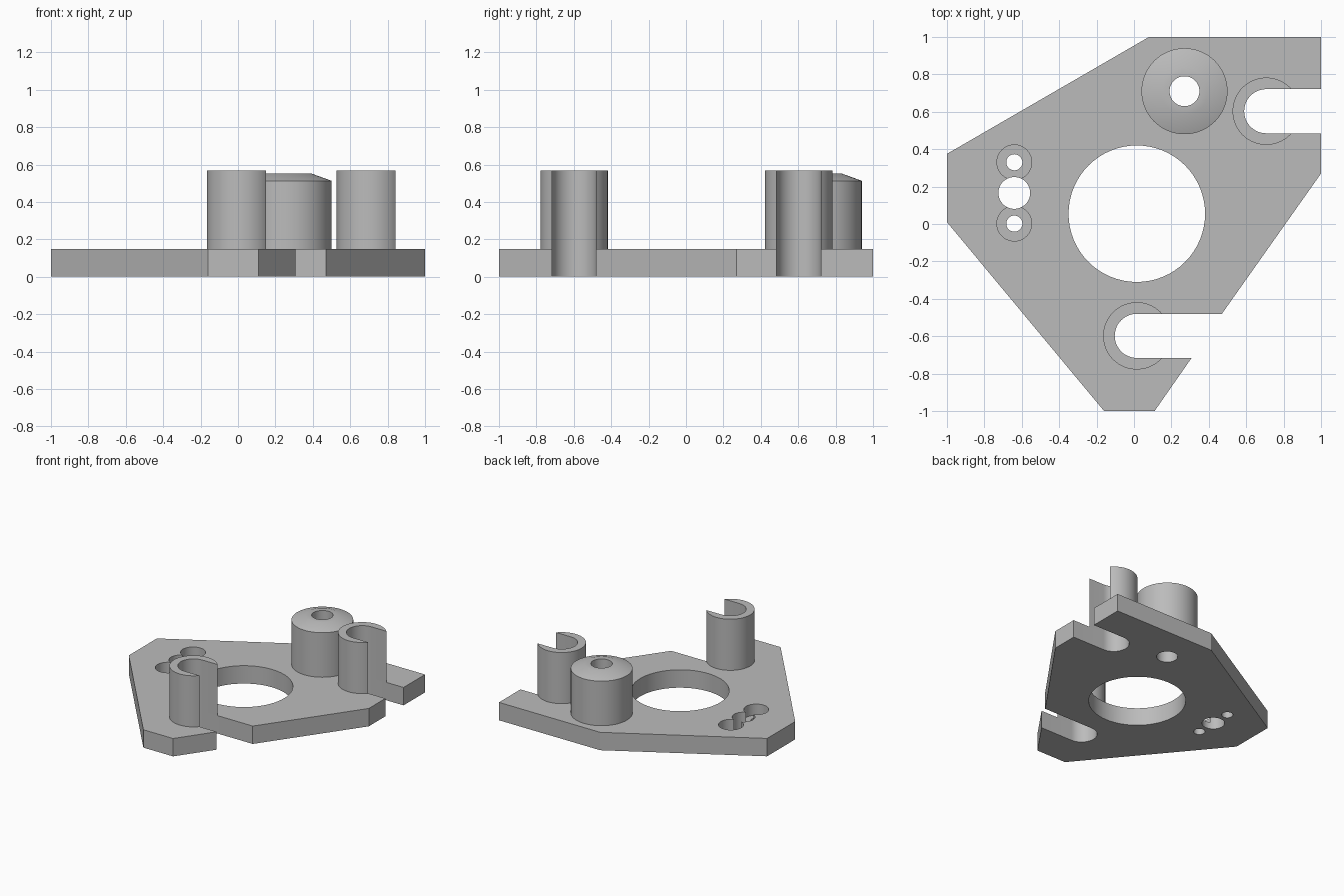
import bpy, bmesh, math

cube = bpy.data.objects.get("Cube")
if cube:
    bpy.data.objects.remove(cube, do_unlink=True)

grey = bpy.data.materials.new("plain grey")
grey.use_nodes = True
COLOUR = (0.5, 0.5, 0.5, 1)
grey.diffuse_color = COLOUR
grey.node_tree.nodes["Principled BSDF"].inputs["Base Color"].default_value = COLOUR

PLATE_TOP, POST_TOP = 0.147, 0.567
SLOT_R, POST_R, BORE_R = 0.118, 0.18, 0.08
POSTS = {"front_post": (0.015, -0.598), "back_post": (0.707, 0.603)}
BOSS = (0.27, 0.71)


def arc(centre, r, start, end, n=32):
    """Points along an arc, angles in radians."""
    steps = [start + (end - start) * i / n for i in range(n + 1)]
    return [(centre[0] + r * math.cos(a), centre[1] + r * math.sin(a)) for a in steps]


def finish(name, bm):
    bmesh.ops.recalc_face_normals(bm, faces=bm.faces)
    mesh = bpy.data.meshes.new(name)
    bm.to_mesh(mesh)
    bm.free()
    mesh.materials.append(grey)
    ob = bpy.data.objects.new(name, mesh)
    bpy.context.collection.objects.link(ob)
    return ob


def prism(name, outline, z0, z1):
    """Extrude a flat outline between two heights."""
    bm = bmesh.new()
    face = bm.faces.new([bm.verts.new((x, y, z0)) for x, y in outline])
    top = bmesh.ops.extrude_face_region(bm, geom=[face])["geom"]
    verts = [v for v in top if isinstance(v, bmesh.types.BMVert)]
    bmesh.ops.translate(bm, verts=verts, vec=(0, 0, z1 - z0))
    return finish(name, bm)


def smooth(ob, degrees):
    bpy.ops.object.select_all(action="DESELECT")
    ob.select_set(True)
    bpy.context.view_layer.objects.active = ob
    bpy.ops.object.shade_smooth_by_angle(angle=math.radians(degrees))


def slot_end(centre):
    """Rounded blind end of a slot that opens towards +x, top to bottom."""
    return arc(centre, SLOT_R, math.pi / 2, math.pi * 1.5, 24)


# Base plate with two open slots in its right-hand edges
back, front = slot_end(POSTS["back_post"]), slot_end(POSTS["front_post"])
outline = [(-1, 0.375), (0.08, 1), (1, 1), (1, back[0][1])] + back
outline += [(1, back[-1][1]), (1, 0.27), (0.47, front[0][1])] + front
outline += [(0.308, front[-1][1]), (0.11, -1), (-0.16, -1), (-1, 0.01)]
plate = prism("base_plate", outline, 0, PLATE_TOP)

# Round holes: centre x, centre y, radius, floor height
holes = [(0.015, 0.055, 0.365, -0.1), (*BOSS, BORE_R, -0.1), (-0.64, 0.166, 0.085, -0.1)]
for y in (0.002, 0.33):
    holes += [(-0.64, y, 0.043, -0.1), (-0.64, y, 0.093, 0.055)]
for x, y, r, floor in holes:
    circle = arc((x, y), r, 0, math.tau, 64)[:-1]
    cutter = prism("hole_cutter", circle, floor, 0.3)
    cutter.hide_render = True
    mod = plate.modifiers.new("hole", "BOOLEAN")
    mod.operation, mod.solver, mod.object = "DIFFERENCE", "EXACT", cutter
    bpy.ops.object.select_all(action="DESELECT")
    bpy.context.view_layer.objects.active = plate
    bpy.ops.object.modifier_apply(modifier=mod.name)
    bpy.data.objects.remove(cutter, do_unlink=True)
smooth(plate, 20)

# Open C-shaped posts wrapped round the slot ends
gap = math.asin(SLOT_R / POST_R)
for name, centre in POSTS.items():
    section = arc(centre, POST_R, gap, math.tau - gap, 48) + slot_end(centre)[::-1]
    smooth(prism(name, section, PLATE_TOP, POST_TOP), 25)

# Bored boss with a shallow conical top
profile = [(BORE_R, PLATE_TOP), (0.23, PLATE_TOP), (0.23, 0.513), (0.125, 0.551), (BORE_R, 0.551)]
bm = bmesh.new()
ring = [bm.verts.new((BOSS[0] + r, BOSS[1], z)) for r, z in profile]
edges = [bm.edges.new((ring[i - 1], ring[i])) for i in range(len(ring))]
bmesh.ops.spin(bm, geom=ring + edges, cent=(*BOSS, 0), axis=(0, 0, 1),
               angle=math.tau, steps=64, use_merge=True)
bmesh.ops.remove_doubles(bm, verts=bm.verts, dist=0.0005)
smooth(finish("bored_boss", bm), 25)
